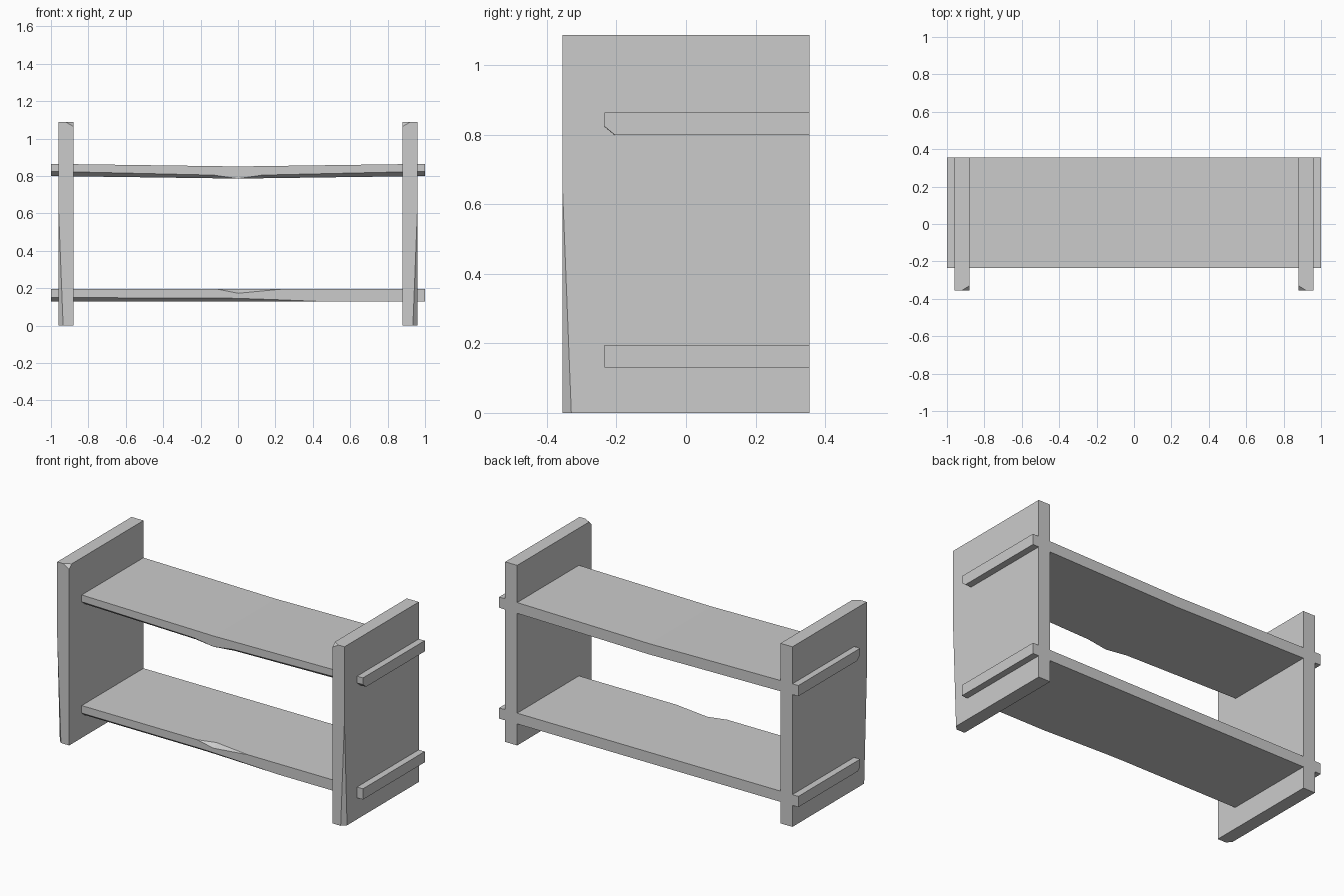
import bpy, bmesh

cube = bpy.data.objects.get("Cube")
if cube:
    bpy.data.objects.remove(cube, do_unlink=True)

grey = bpy.data.materials.new("plain_grey")
grey.use_nodes = True
colour = (0.6, 0.6, 0.6, 1)
grey.diffuse_color = colour
grey.node_tree.nodes["Principled BSDF"].inputs["Base Color"].default_value = colour


def loft(name, sections):
    """Skin a list of matching cross-sections and cap both ends."""
    bm = bmesh.new()
    rings = [[bm.verts.new(p) for p in s] for s in sections]
    n = len(rings[0])
    for a, b in zip(rings, rings[1:]):
        for i in range(n):
            j = (i + 1) % n
            bm.faces.new((a[i], a[j], b[j], b[i]))
    bm.faces.new(rings[0])
    bm.faces.new(rings[-1])
    bmesh.ops.remove_doubles(bm, verts=bm.verts, dist=0.0005)
    bmesh.ops.recalc_face_normals(bm, faces=bm.faces)
    mesh = bpy.data.meshes.new(name)
    bm.to_mesh(mesh)
    bm.free()
    mesh.materials.append(grey)
    obj = bpy.data.objects.new(name, mesh)
    bpy.context.collection.objects.link(obj)
    return obj


FRONT, BACK = -0.235, 0.355
THICK = 0.065


def shelf_section(x, bottom, chip_top, chip_bottom):
    top = bottom + THICK
    return [(x, BACK, bottom), (x, BACK, top),
            (x, FRONT + chip_top * 1.4, top), (x, FRONT, top - chip_top),
            (x, FRONT, bottom + chip_bottom),
            (x, FRONT + chip_bottom * 1.2, bottom)]


# Sagging upper shelf, worn along its lower front edge
loft("upper_shelf", [shelf_section(x, z, 0, c) for x, z, c in (
    (-1, 0.8, 0.025), (-0.13, 0.788, 0.017), (0, 0.786, 0),
    (0.13, 0.788, 0.017), (1, 0.8, 0.025))])

# Straight lower shelf, with a chip in the upper front edge
loft("lower_shelf", [shelf_section(x, 0.13, t, c) for x, t, c in (
    (-1, 0, 0.02), (-0.11, 0, 0.018), (0, 0.022, 0.016),
    (0.23, 0, 0.008), (0.43, 0, 0), (1, 0, 0))])


def panel_section(side, z, outer, inner):
    x0, x1, y = 0.88, 0.96, 0.355
    pts = [(x0, y), (x1, y), (x1, -y + outer), (x1 - outer, -y),
           (x0 + inner * 1.6, -y), (x0, -y + inner)]
    return [(side * px, py, z) for px, py in pts]


# Side panels: worn outer front edge low down, clipped inner top corner
for side, name in ((1, "left_panel"), (-1, "right_panel")):
    loft(name, [panel_section(side, z, o, i) for z, o, i in (
        (0, 0.025, 0), (0.64, 0, 0), (1.065, 0, 0), (1.088, 0, 0.025))])
